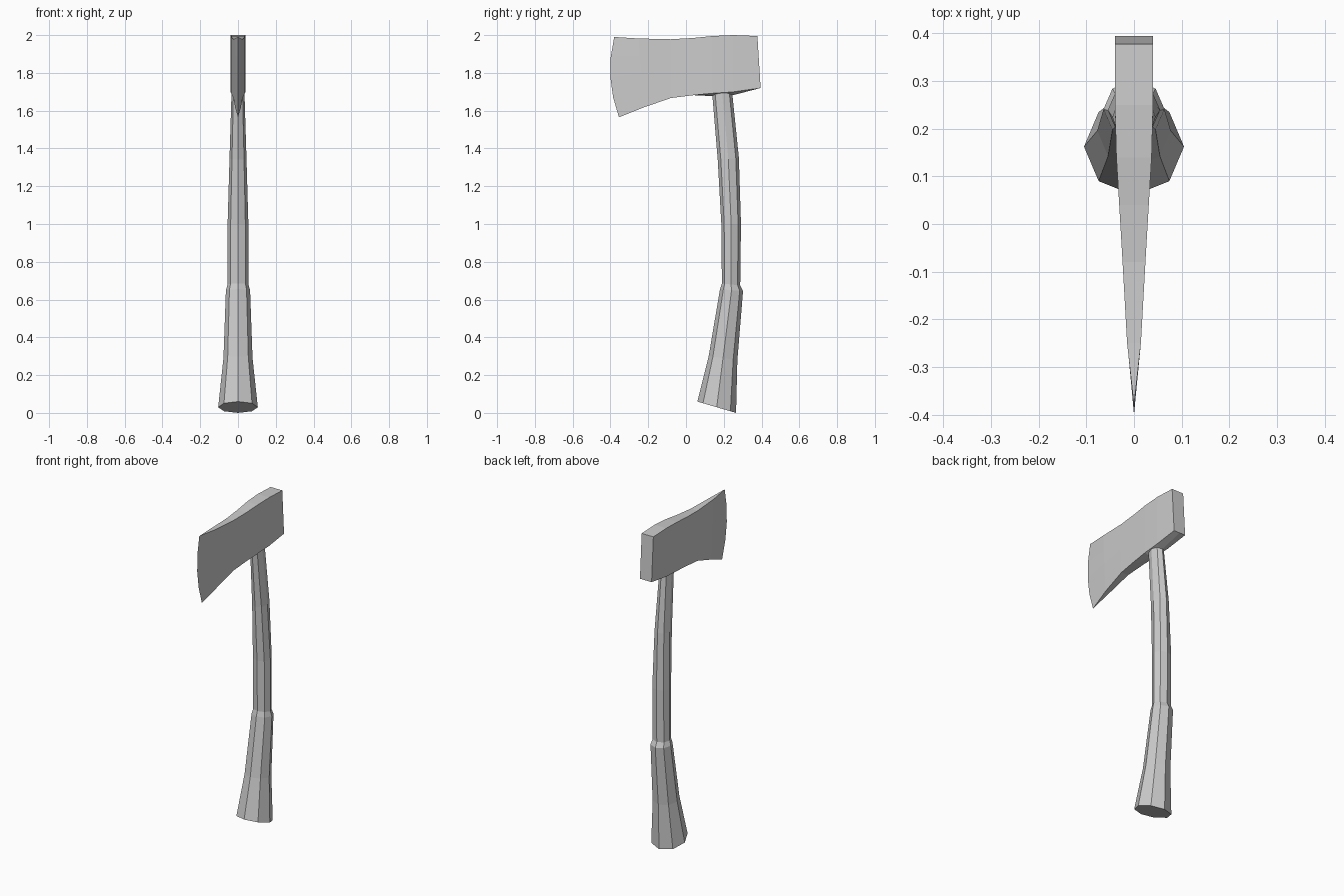
import bpy, bmesh, math

cube = bpy.data.objects.get("Cube")
if cube:
    bpy.data.objects.remove(cube, do_unlink=True)

grey = bpy.data.materials.new("plain_grey")
grey.use_nodes = True
grey.diffuse_color = (0.6, 0.6, 0.6, 1)
grey.node_tree.nodes["Principled BSDF"].inputs["Base Color"].default_value = (0.6, 0.6, 0.6, 1)


def lerp(a, b, t):
    return a + (b - a) * t


def finish(name, bm):
    bmesh.ops.remove_doubles(bm, verts=bm.verts, dist=0.0005)
    bmesh.ops.recalc_face_normals(bm, faces=bm.faces)
    mesh = bpy.data.meshes.new(name)
    bm.to_mesh(mesh)
    bm.free()
    mesh.materials.append(grey)
    obj = bpy.data.objects.new(name, mesh)
    bpy.context.collection.objects.link(obj)


def loft(name, rings):
    """Skin closed rings of points and cap both ends."""
    bm = bmesh.new()
    loops = [[bm.verts.new(p) for p in ring] for ring in rings]
    n = len(loops[0])
    for a, b in zip(loops, loops[1:]):
        for i in range(n):
            j = (i + 1) % n
            bm.faces.new((a[i], a[j], b[j], b[i]))
    bm.faces.new(loops[0])
    bm.faces.new(loops[-1])
    finish(name, bm)


# Handle: eight-sided rings (front y, front z, back y, back z, half width)
handle = [
    (0.06, 0.06, 0.265, 0.0, 0.105),
    (0.12, 0.30, 0.272, 0.28, 0.077),
    (0.18, 0.655, 0.302, 0.645, 0.064),
    (0.19, 0.685, 0.287, 0.675, 0.055),
    (0.187, 1.0, 0.291, 1.0, 0.055),
    (0.168, 1.34, 0.28, 1.35, 0.045),
    (0.138, 1.70, 0.243, 1.71, 0.034),
]
rings = []
for fy, fz, by, bz, w in handle:
    ring = []
    for k in range(8):
        a = k * math.pi / 4
        t = 0.5 - 0.5 * math.cos(a)
        ring.append((w * math.sin(a), lerp(fy, by, t), lerp(fz, bz, t)))
    rings.append(ring)
loft("handle", rings)

# Head: stations (bottom y, top y, bottom z, top z, half width, belly drop, edge bulge)
head = [
    (-0.355, -0.38, 1.565, 1.99, 0.0, 0.0, -0.033),
    (-0.23, -0.25, 1.615, 1.982, 0.0145, 0.0, 0),
    (-0.08, -0.08, 1.667, 1.978, 0.024, 0.0, 0),
    (0.04, 0.04, 1.682, 1.985, 0.031, 0.0, 0),
    (0.14, 0.14, 1.692, 1.995, 0.037, 0.015, 0),
    (0.245, 0.25, 1.699, 2.0, 0.04, 0.018, 0),
    (0.395, 0.378, 1.72, 1.995, 0.04, 0.0, 0),
]
rings = []
for yb, yt, zb, zt, w, drop, bulge in head:
    side = []
    for k in range(5):
        t = k / 4
        side.append((w, lerp(yb, yt, t) + 4 * bulge * t * (1 - t), lerp(zb, zt, t)))
    mirror = [(-x, y, z) for x, y, z in reversed(side)]
    rings.append(side + mirror + [(0, yb, zb - drop)])

# Skin the head, leaving the sharp edge to close by merging
bm = bmesh.new()
loops = [[bm.verts.new(p) for p in ring] for ring in rings]
for a, b in zip(loops, loops[1:]):
    for i in range(len(a)):
        j = (i + 1) % len(a)
        bm.faces.new((a[i], a[j], b[j], b[i]))
bm.faces.new(loops[-1])
finish("axe_head", bm)
